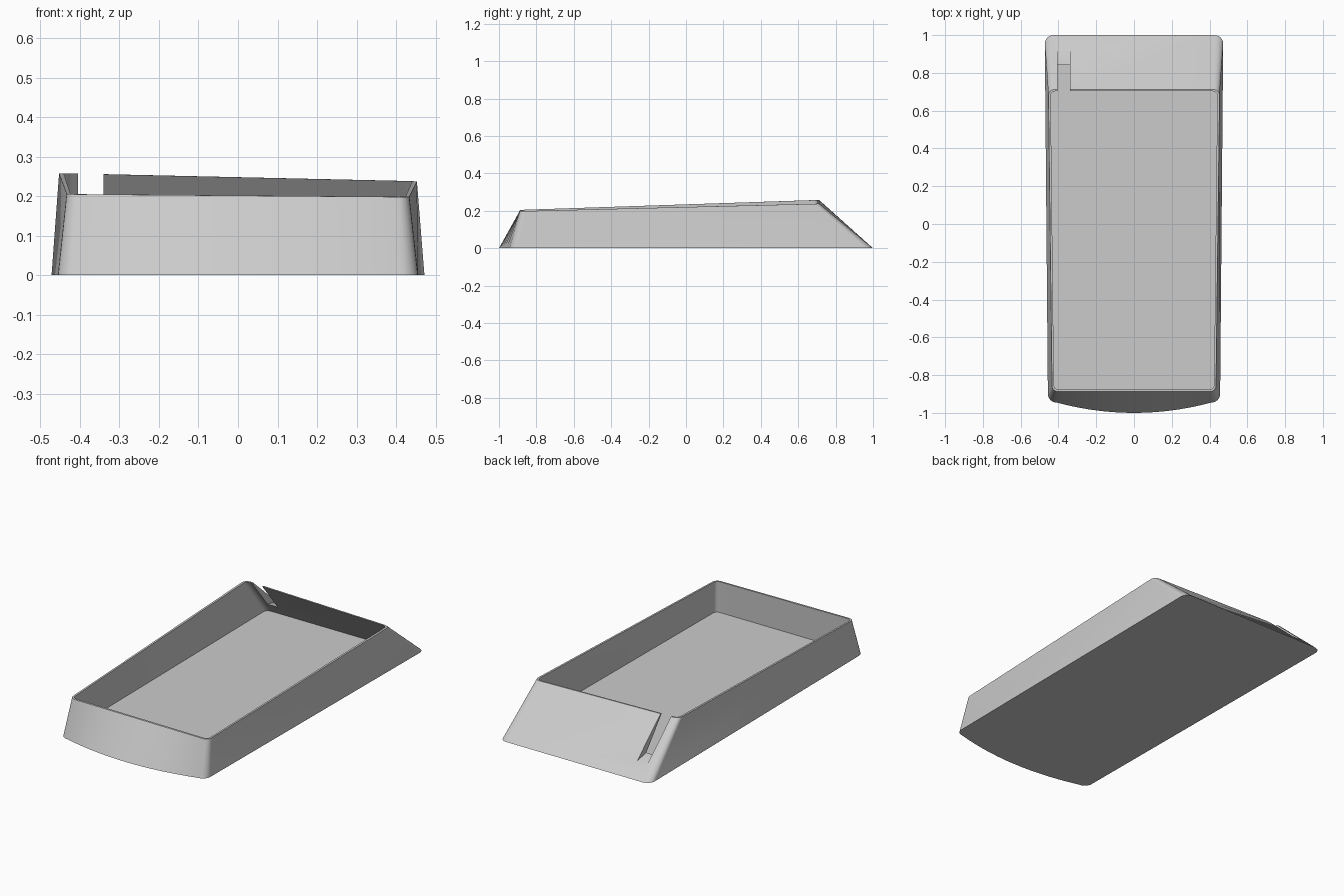
import bpy, bmesh, math

cube = bpy.data.objects.get("Cube")
if cube:
    bpy.data.objects.remove(cube, do_unlink=True)

grey = bpy.data.materials.new("light_grey")
grey.use_nodes = True
colour = (0.6, 0.6, 0.6, 1)
grey.diffuse_color = colour
grey.node_tree.nodes["Principled BSDF"].inputs["Base Color"].default_value = colour


def rim_height(x, y):
    """Sloping rim: rises to the back and to the right-hand side."""
    t = (y + 0.885) / 1.595
    return 0.2015 + 0.0465 * t - x * (0.008 + 0.0145 * t)


def outline(front_w, back_w, front_y, back_y, radius, height, bow=0.0):
    """Rounded, tapered rectangle with an optional bowed front edge."""
    points = []
    corners = [(1, back_y, back_w, 0), (-1, back_y, back_w, 90),
               (-1, front_y, front_w, 180), (1, front_y, front_w, 270)]
    for side, y, w, start in corners:
        cx = side * (w - radius)
        cy = y - radius if y > 0 else y + radius
        for i in range(7):
            a = math.radians(start + 15 * i)
            points.append((cx + radius * math.cos(a), cy + radius * math.sin(a)))
        if start == 180:
            inner = front_w - radius
            points += [(-inner + 2 * inner * i / 14, front_y) for i in range(1, 14)]
    result = []
    for x, y in points:
        if y < 0:
            y -= bow * max(0, 1 - (x / (front_w - radius)) ** 2)
        z = rim_height(x, y) if height is None else height
        result.append((x, y, z))
    return result


def finish(name, bm):
    bmesh.ops.recalc_face_normals(bm, faces=bm.faces)
    mesh = bpy.data.meshes.new(name)
    bm.to_mesh(mesh)
    bm.free()
    mesh.materials.append(grey)
    obj = bpy.data.objects.new(name, mesh)
    bpy.context.collection.objects.link(obj)
    return obj


# Tray shell: outer base, outer rim, inner rim, inner floor
rings = [
    outline(0.456, 0.472, -0.945, 1.0, 0.045, 0, bow=0.055),
    outline(0.434, 0.453, -0.888, 0.712, 0.032, None),
    outline(0.424, 0.441, -0.877, 0.703, 0.024, None),
    outline(0.432, 0.448, -0.885, 0.895, 0.024, 0.02),
]
bm = bmesh.new()
loops = [[bm.verts.new(p) for p in ring] for ring in rings]
for low, high in zip(loops, loops[1:]):
    n = len(low)
    for i in range(n):
        j = (i + 1) % n
        bm.faces.new((low[i], low[j], high[j], high[i]))
bm.faces.new(loops[0])
bm.faces.new(loops[-1])
tray = finish("tray_shell", bm)

# Slot through the sloping back wall
profile = [(1.0, 0.053), (0.84, 0.085), (0.6, 0.085), (0.6, 0.5), (1.0, 0.5)]
bm = bmesh.new()
face = bm.faces.new([bm.verts.new((-0.405, y, z)) for y, z in profile])
extruded = bmesh.ops.extrude_face_region(bm, geom=[face])["geom"]
bmesh.ops.translate(bm, vec=(0.065, 0, 0),
                    verts=[v for v in extruded if isinstance(v, bmesh.types.BMVert)])
cutter = finish("slot_cutter", bm)
cutter.hide_render = True

cut = tray.modifiers.new("slot", 'BOOLEAN')
cut.operation = 'DIFFERENCE'
cut.solver = 'EXACT'
cut.object = cutter

bpy.ops.object.select_all(action='DESELECT')
tray.select_set(True)
bpy.context.view_layer.objects.active = tray
bpy.ops.object.modifier_apply(modifier=cut.name)
bpy.data.objects.remove(cutter, do_unlink=True)
bpy.ops.object.shade_smooth_by_angle(angle=math.radians(30))
